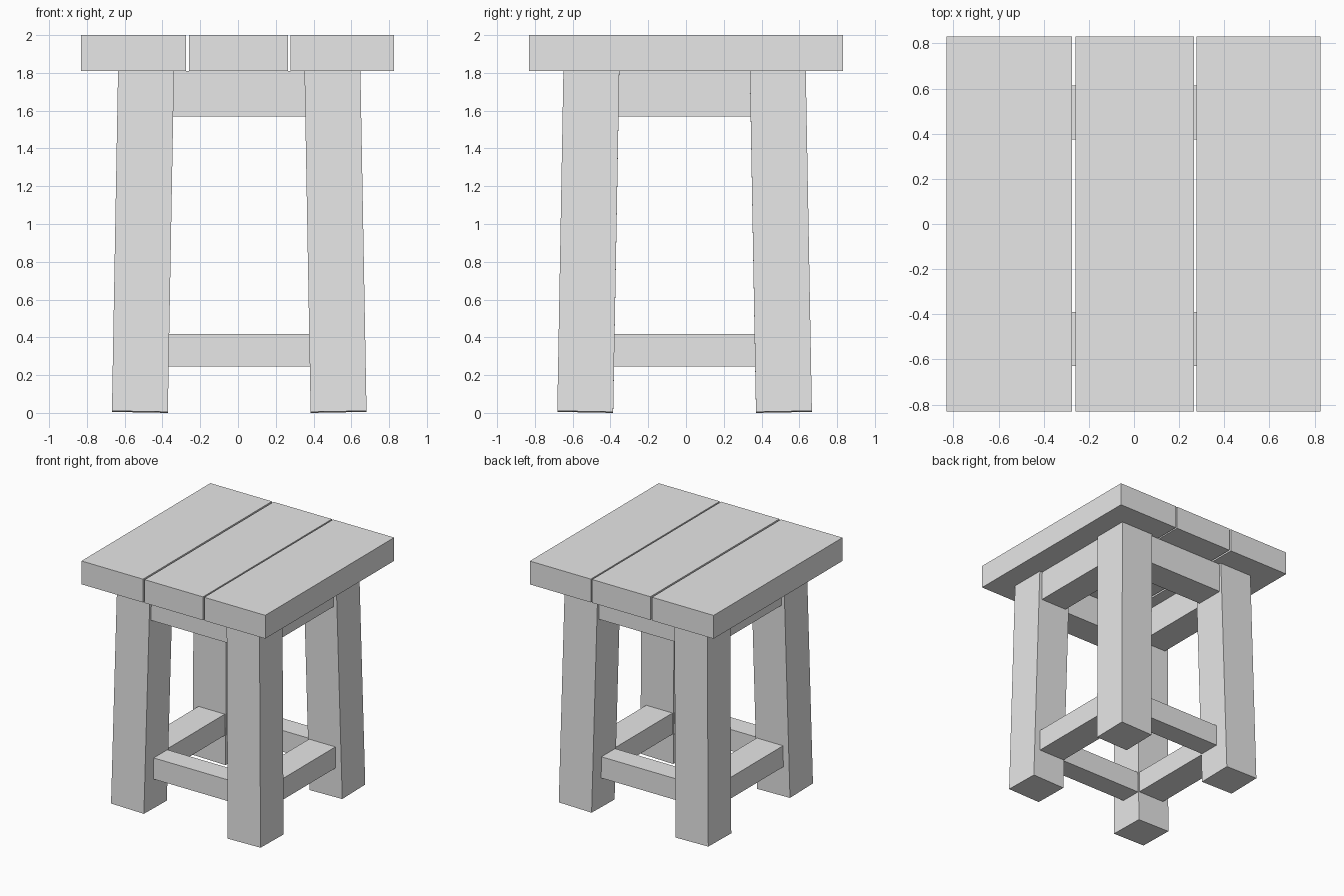
import bpy
import bmesh
from mathutils import Matrix, Vector, Euler

default = bpy.data.objects.get("Cube")
if default:
    bpy.data.objects.remove(default, do_unlink=True)

# Plain grey for every part
grey = bpy.data.materials.new("plain_grey")
grey.use_nodes = True
colour = (0.8, 0.8, 0.8, 1)
grey.diffuse_color = colour
grey.node_tree.nodes["Principled BSDF"].inputs["Base Color"].default_value = colour


def beam(name, low, high, place=Matrix()):
    """Box between two corners, then moved by a matrix."""
    low, high = Vector(low), Vector(high)
    bm = bmesh.new()
    bmesh.ops.create_cube(bm, size=1)
    bm.transform(place @ Matrix.Translation((low + high) / 2)
                 @ Matrix.Diagonal((*(high - low), 1)))
    mesh = bpy.data.meshes.new(name)
    bm.to_mesh(mesh)
    bm.free()
    mesh.materials.append(grey)
    obj = bpy.data.objects.new(name, mesh)
    bpy.context.collection.objects.link(obj)
    return obj


SEAT_BOTTOM, SEAT_TOP, SEAT_HALF = 1.81, 2.0, 0.83

# Seat planks with narrow gaps
planks = {"right": (-0.83, -0.275), "middle": (-0.26, 0.265), "left": (0.277, 0.827)}
for side, (x0, x1) in planks.items():
    beam(f"seat_plank_{side}", (x0, -SEAT_HALF, SEAT_BOTTOM), (x1, SEAT_HALF, SEAT_TOP))

# The frame sits slightly off the seat centre
shift = Matrix.Translation((0.0065, -0.0075, 0))

# Splayed legs, cut square to their own axis
TILT, FOOT, HALF = 0.018, 0.526, 0.148
for sx, across in ((-1, "right"), (1, "left")):
    for sy, along in ((-1, "front"), (1, "back")):
        lean = Euler((sy * TILT, -sx * TILT, 0)).to_matrix().to_4x4()
        foot = Matrix.Translation((sx * FOOT, sy * FOOT, 2 * HALF * TILT))
        beam(f"{along}_{across}_leg", (-HALF, -HALF, 0), (HALF, HALF, 1.82),
             shift @ foot @ lean)

# Aprons under the seat and stretchers near the floor
REACH = 0.42
for s, along, across in ((-1, "front", "right"), (1, "back", "left")):
    for part, z0, z1, depth in (("apron", 1.57, SEAT_BOTTOM, 0.622),
                                ("stretcher", 0.245, 0.418, 0.557)):
        y0, y1 = sorted((s * 0.382, s * depth))
        beam(f"{along}_{part}", (-REACH, y0, z0), (REACH, y1, z1), shift)
        x0, x1 = sorted((s * 0.38, s * 0.617))
        beam(f"{across}_{part}", (x0, -REACH, z0), (x1, REACH, z1), shift)
